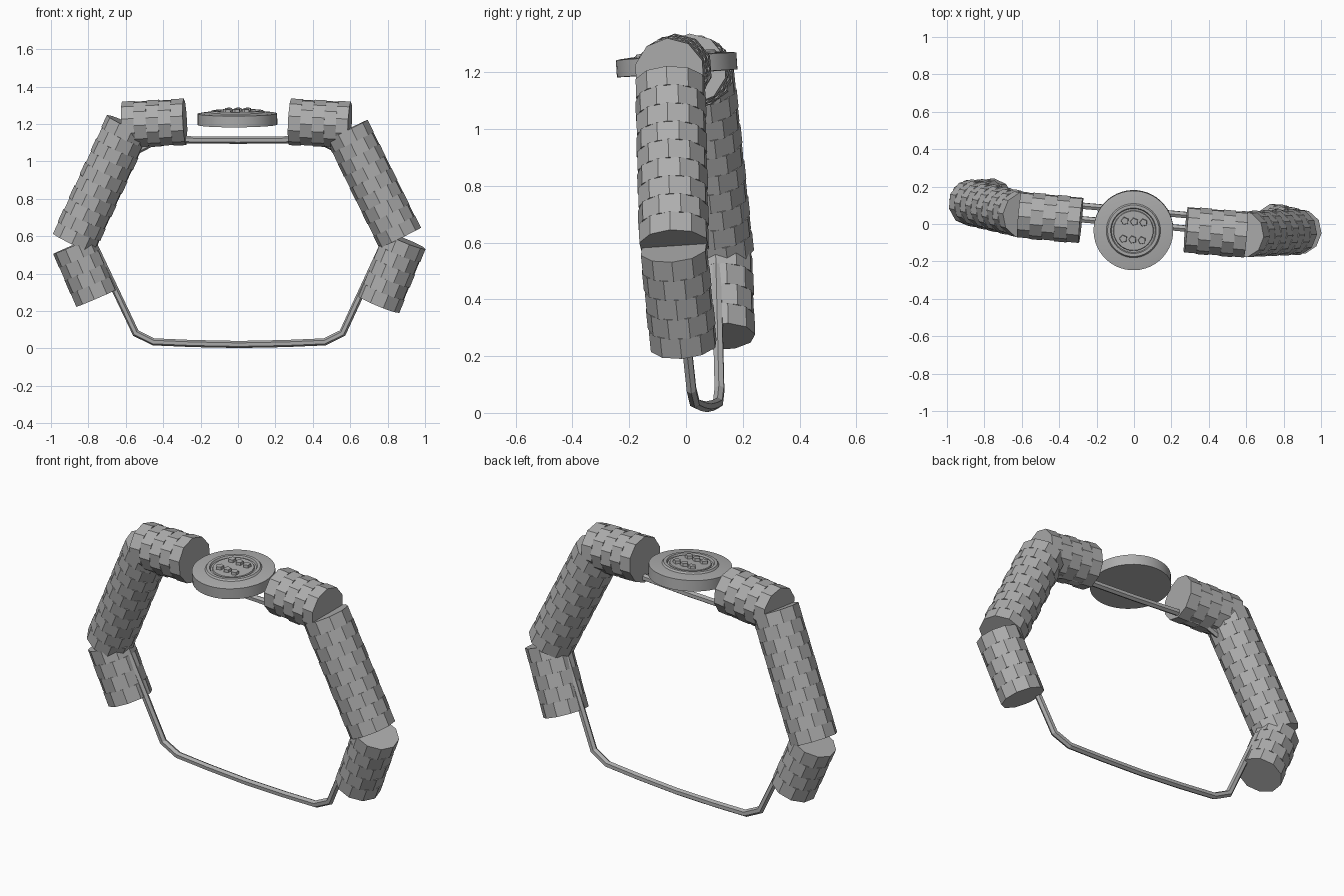
import bpy, bmesh, math
from mathutils import Vector, Matrix

if "Cube" in bpy.data.objects:
    bpy.data.objects.remove(bpy.data.objects["Cube"])

metal = bpy.data.materials.new("grey")
metal.diffuse_color = (0.42, 0.42, 0.42, 1)
metal.use_nodes = True
metal.node_tree.nodes["Principled BSDF"].inputs["Base Color"].default_value = metal.diffuse_color

# The whole bracelet leans slightly back and is turned a little about z
TILT = Matrix.Rotation(math.radians(-5.1), 4, 'Z') @ Matrix.Rotation(math.radians(3.8), 4, 'X')
PIVOT = Matrix.Translation((0, 0, 1.12))
FRAME = PIVOT @ TILT @ PIVOT.inverted()


def finish(bm, name):
    bmesh.ops.recalc_face_normals(bm, faces=bm.faces)
    bm.transform(FRAME)
    mesh = bpy.data.meshes.new(name)
    bm.to_mesh(mesh)
    bm.free()
    mesh.materials.append(metal)
    ob = bpy.data.objects.new(name, mesh)
    bpy.context.collection.objects.link(ob)
    return ob


def bead_stack(name, start, end, count, radius=0.125, sides=10):
    """Row of faceted discs, every second one turned by half a facet."""
    a, b = Vector((start[0], 0, start[1])), Vector((end[0], 0, end[1]))
    axis = (b - a).normalized()
    side = Vector((0, 1, 0))
    step = (b - a).length / count
    basis = Matrix((side, axis.cross(side), axis)).transposed().to_4x4()
    bm = bmesh.new()
    for i in range(count):
        turn = Matrix.Rotation(math.pi / sides * (i % 2), 4, 'Z')
        place = Matrix.Translation(a + axis * step * (i + 0.5))
        bmesh.ops.create_cone(bm, cap_ends=True, segments=sides, radius1=radius,
                              radius2=radius, depth=step * 1.02,
                              matrix=place @ basis @ turn)
    return finish(bm, name)


def lathe(name, profile, segments, centre):
    """Spin an (r, z) profile that begins and ends on the axis."""
    bm = bmesh.new()
    verts = [bm.verts.new((r, 0, z)) for r, z in profile]
    edges = [bm.edges.new(pair) for pair in zip(verts, verts[1:])]
    bmesh.ops.spin(bm, geom=verts + edges, cent=(0, 0, 0), axis=(0, 0, 1),
                   angle=2 * math.pi, steps=segments)
    bmesh.ops.remove_doubles(bm, verts=bm.verts, dist=0.0005)
    bm.transform(Matrix.Translation(centre))
    ob = finish(bm, name)
    bpy.ops.object.select_all(action='DESELECT')
    bpy.context.view_layer.objects.active = ob
    ob.select_set(True)
    bpy.ops.object.shade_smooth_by_angle(angle=math.radians(25))
    return ob


# Thin closed band: half outline mirrored in x, swept with a six-sided section
half = [(0, 1.113), (0.28, 1.116), (0.47, 1.095), (0.55, 1.055), (0.785, 0.57),
        (0.555, 0.08), (0.46, 0.033), (0.25, 0.024), (0, 0.019)]
loop = half + [(-x, z) for x, z in half[-2:0:-1]]
bm = bmesh.new()
rings = []
for i, (x, z) in enumerate(loop):
    prev, nxt = Vector(loop[i - 1]), Vector(loop[(i + 1) % len(loop)])
    here = Vector((x, z))
    d0, d1 = (here - prev).normalized(), (nxt - here).normalized()
    t = (d0 + d1).normalized()
    out = Vector((-t.y, t.x)) / t.dot(d1)
    ring = []
    for k in range(6):
        ang = k * math.pi / 3
        off = out * 0.019 * math.cos(ang)
        ring.append(bm.verts.new((x + off.x, 0.019 * math.sin(ang), z + off.y)))
    rings.append(ring)
for i, ring in enumerate(rings):
    follow = rings[(i + 1) % len(rings)]
    for k in range(6):
        bm.faces.new((ring[k], ring[(k + 1) % 6], follow[(k + 1) % 6], follow[k]))
finish(bm, "band")

# Faceted beads on the band
bead_stack("left_top_beads", (-0.285, 1.212), (-0.615, 1.196), 5)
bead_stack("right_top_beads", (0.28, 1.212), (0.60, 1.196), 5)
bead_stack("left_side_beads", (-0.59, 1.195), (-0.885, 0.565), 10)
bead_stack("right_side_beads", (0.585, 1.167), (0.867, 0.59), 9)
bead_stack("left_lower_beads", (-0.885, 0.55), (-0.765, 0.268), 4, 0.12)
bead_stack("right_lower_beads", (0.892, 0.575), (0.75, 0.235), 5, 0.12)

# Round medallion with a raised ring and a sunken centre
C = Vector((0, -0.026, 1.228))
lathe("medallion", [(0, -0.03), (0.213, -0.03), (0.213, 0.03), (0.195, 0.033),
                    (0.145, 0.037), (0.138, 0.046), (0.122, 0.046), (0.117, 0.036),
                    (0.108, 0.036), (0.105, 0.042), (0, 0.042)], 48, C)

# Six pentagonal studs on the medallion
bm = bmesh.new()
for x in (-0.05, 0, 0.05):
    for y in (-0.048, 0.048):
        spot = Matrix.Translation(C + Vector((x, y, 0.047)))
        bmesh.ops.create_cone(bm, cap_ends=True, segments=5, radius1=0.023, radius2=0.02,
                              depth=0.02, matrix=spot @ Matrix.Rotation(math.pi / 2, 4, 'Z'))
finish(bm, "studs")
